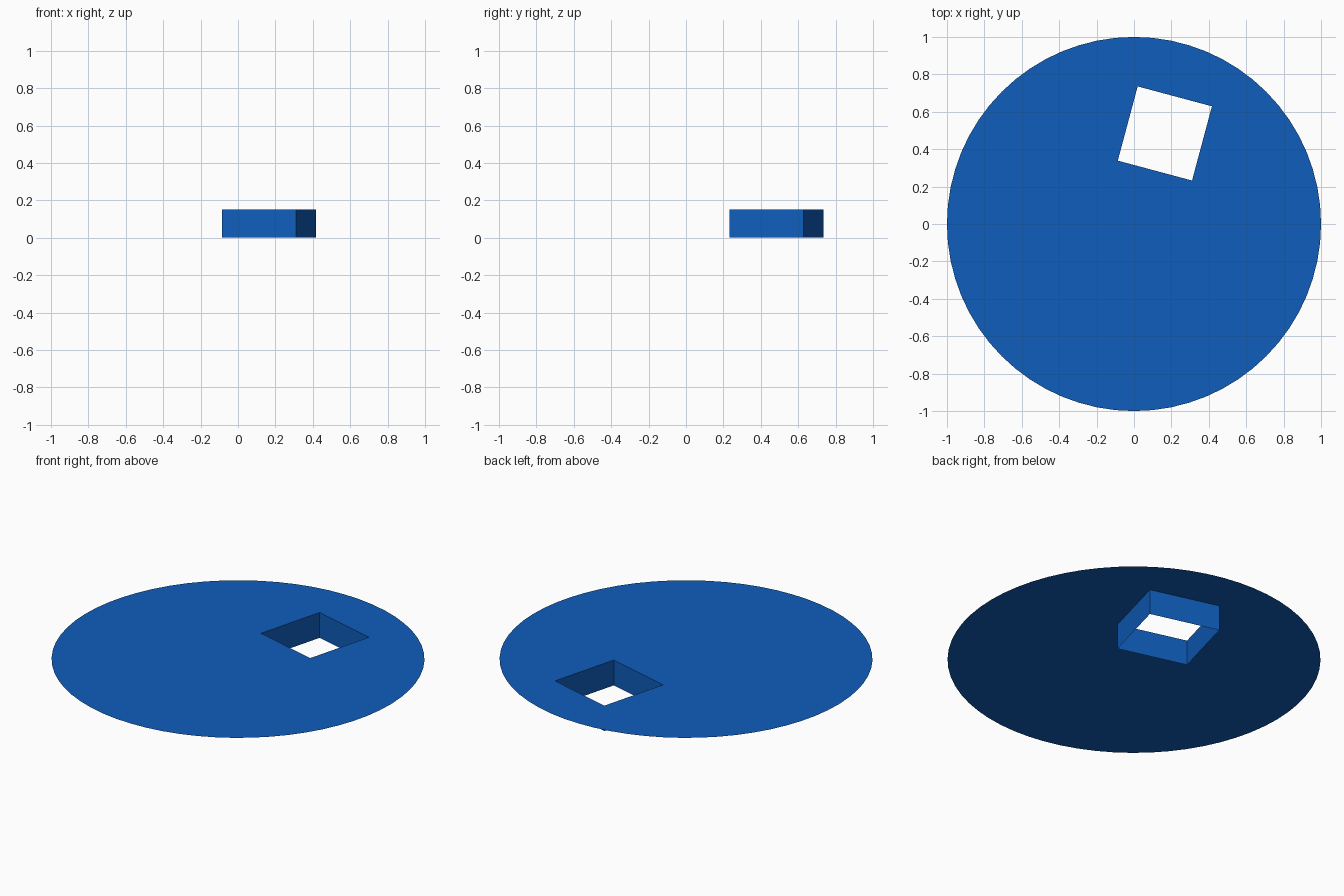
import bpy, bmesh, math
from mathutils import Vector, Matrix

if "Cube" in bpy.data.objects:
    bpy.data.objects.remove(bpy.data.objects["Cube"])

SIDES, RADIUS, TOP = 64, 1.0, 0.15
HOLE_CENTRE, HOLE_SIDE, HOLE_ANGLE = Vector((0.165, 0.484, TOP)), 0.411, math.radians(-15)

blue = bpy.data.materials.new("blue")
blue.diffuse_color = (0.005, 0.11, 0.5, 1)
blue.use_nodes = True
blue.node_tree.nodes["Principled BSDF"].inputs["Base Color"].default_value = blue.diffuse_color


def add_loop(bm, points):
    """Closed ring of edges through the points."""
    verts = [bm.verts.new(p) for p in points]
    return [bm.edges.new((v, verts[(i + 1) % len(verts)])) for i, v in enumerate(verts)]


bm = bmesh.new()

# Round rim and tilted square hole
rim = add_loop(bm, [(RADIUS * math.cos(a), RADIUS * math.sin(a), TOP)
                    for a in (math.tau * i / SIDES for i in range(SIDES))])
turn = Matrix.Rotation(HOLE_ANGLE, 3, 'Z')
h = HOLE_SIDE / 2
hole = add_loop(bm, [HOLE_CENTRE + turn @ Vector((x, y, 0))
                     for x, y in ((-h, -h), (h, -h), (h, h), (-h, h))])

# Thin flat disc between the two rings
bmesh.ops.triangle_fill(bm, edges=rim + hole, use_beauty=True, normal=(0, 0, 1))

# Open square sleeve hanging down from the hole
sleeve = bmesh.ops.extrude_edge_only(bm, edges=hole)["geom"]
bmesh.ops.translate(bm, vec=(0, 0, -TOP),
                    verts=[g for g in sleeve if isinstance(g, bmesh.types.BMVert)])

# Disc faces up, sleeve walls face into the hole
bm.normal_update()
for f in bm.faces:
    outward = f.calc_center_median() - HOLE_CENTRE
    outward.z = 0
    flat = abs(f.normal.z) > 0.5
    if (flat and f.normal.z < 0) or (not flat and f.normal.dot(outward) > 0):
        f.normal_flip()

mesh = bpy.data.meshes.new("disc_with_square_sleeve")
bm.to_mesh(mesh)
bm.free()
mesh.materials.append(blue)
disc = bpy.data.objects.new("disc_with_square_sleeve", mesh)
bpy.context.collection.objects.link(disc)
